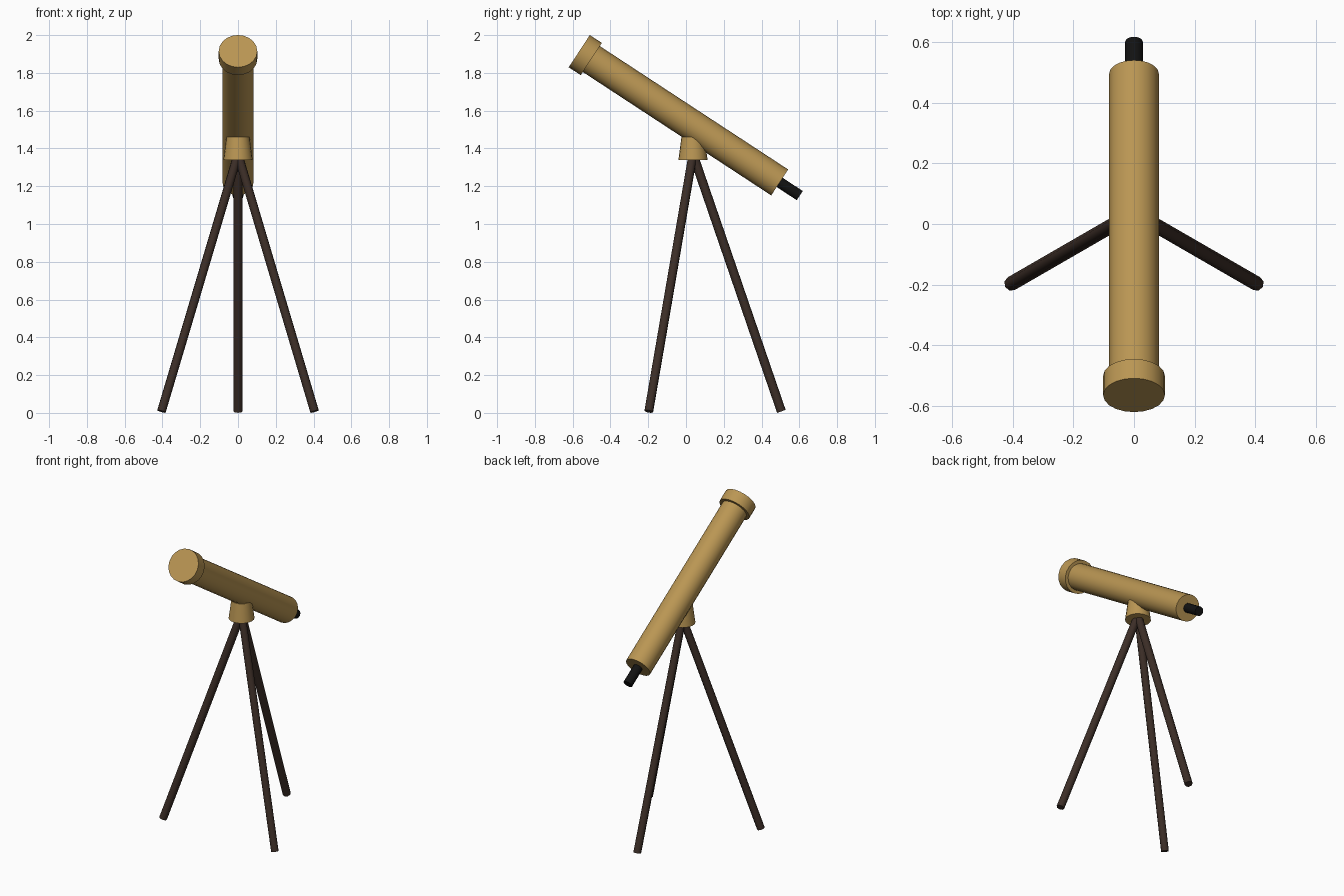
import bpy
import math
from mathutils import Vector

cube = bpy.data.objects.get("Cube")
if cube:
    bpy.data.objects.remove(cube, do_unlink=True)


def make_material(name, color, roughness):
    mat = bpy.data.materials.new(name)
    mat.use_nodes = True
    mat.diffuse_color = (*color, 1)
    bsdf = mat.node_tree.nodes["Principled BSDF"]
    bsdf.inputs["Base Color"].default_value = (*color, 1)
    bsdf.inputs["Roughness"].default_value = roughness
    return mat


brass = make_material("brass", (0.49, 0.305, 0.087), 0.4)
wood = make_material("dark_wood", (0.045, 0.027, 0.020), 0.7)
black = make_material("black", (0.006, 0.006, 0.006), 0.5)


def rod(name, start, end, r_start, r_end, sides, mat):
    """Capped cylinder or cone running from start to end."""
    start, end = Vector(start), Vector(end)
    axis = end - start
    bpy.ops.mesh.primitive_cone_add(vertices=sides, radius1=r_start, radius2=r_end,
                                    depth=axis.length, location=(start + end) / 2)
    obj = bpy.context.object
    obj.name = name
    obj.rotation_euler = axis.to_track_quat('Z', 'Y').to_euler()
    obj.data.materials.append(mat)
    bpy.ops.object.shade_smooth_by_angle(angle=math.radians(50))
    return obj


# Optical axis, running from the raised front lens to the low eyepiece
lens = Vector((0, -0.565, 1.915))
tube_end = Vector((0, 0.496, 1.22))
along = (tube_end - lens).normalized()

rod("main_tube", lens + along * 0.03, tube_end, 0.082, 0.082, 20, brass)
rod("lens_cap", lens, lens + along * 0.076, 0.102, 0.102, 20, brass)
rod("eyepiece", tube_end - along * 0.04, tube_end + along * 0.127, 0.029, 0.029, 12, black)

# Tapered mount under the tube
hub_y = 0.037
rod("mount_collar", (0, hub_y, 1.34), (0, hub_y, 1.46), 0.077, 0.061, 20, brass)

# Three splayed legs, one pointing straight back
spread = 0.468
for name, degrees in (("back_leg", 90), ("right_leg", 210), ("left_leg", 330)):
    a = math.radians(degrees)
    foot = (spread * math.cos(a), hub_y + spread * math.sin(a), 0.008)
    rod(name, foot, (0, hub_y, 1.37), 0.024, 0.024, 8, wood)
